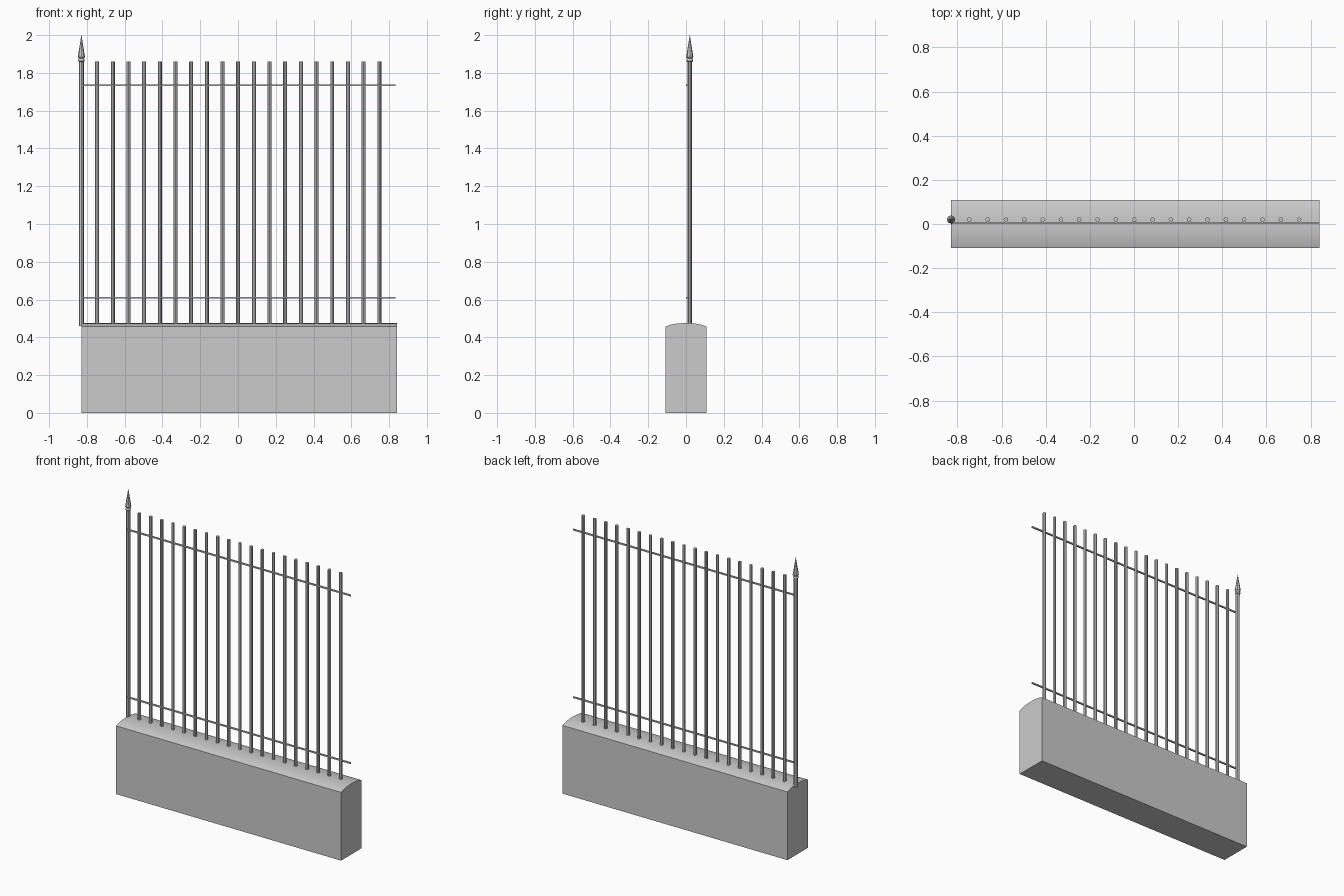
import bpy, bmesh
from math import pi, cos, sin, radians

if "Cube" in bpy.data.objects:
    bpy.data.objects.remove(bpy.data.objects["Cube"])

BAR_Y = 0.02


def finish(name, verts, faces):
    mesh = bpy.data.meshes.new(name)
    mesh.from_pydata(verts, [], faces)
    bm = bmesh.new()
    bm.from_mesh(mesh)
    bmesh.ops.recalc_face_normals(bm, faces=bm.faces)
    bm.to_mesh(mesh)
    bm.free()
    ob = bpy.data.objects.new(name, mesh)
    bpy.context.collection.objects.link(ob)
    bpy.ops.object.select_all(action='DESELECT')
    ob.select_set(True)
    bpy.context.view_layer.objects.active = ob
    bpy.ops.object.shade_smooth_by_angle(angle=radians(40))
    return ob


def extrude_x(name, profile, x0, x1):
    n = len(profile)
    verts = [(x, y, z) for x in (x0, x1) for y, z in profile]
    faces = [(i, (i + 1) % n, n + (i + 1) % n, n + i) for i in range(n)]
    faces += [tuple(range(n)), tuple(range(n, 2 * n))]
    return finish(name, verts, faces)


def lathe(name, x, y, profile, sides=8):
    verts = [(x + r * cos(2 * pi * k / sides), y + r * sin(2 * pi * k / sides), z)
             for r, z in profile for k in range(sides)]
    faces = [(j * sides + k, j * sides + (k + 1) % sides,
              (j + 1) * sides + (k + 1) % sides, (j + 1) * sides + k)
             for j in range(len(profile) - 1) for k in range(sides)]
    last = len(verts) - sides
    faces += [tuple(range(sides)), tuple(range(last, last + sides))]
    return finish(name, verts, faces)


# Low wall with a gently crowned top
half = [(0.108, 0.0), (0.108, 0.458), (0.085, 0.466), (0.055, 0.472), (0.02, 0.475)]
extrude_x("base_wall", half + [(-y, z) for y, z in reversed(half)], -0.829, 0.841)

# Corner post and its spear finial
lathe("corner_post", -0.829, BAR_Y, [(0.0125, 0.46), (0.0125, 1.86)])
lathe("spear_finial", -0.829, BAR_Y,
      [(0.012, 1.857), (0.017, 1.862), (0.017, 1.87), (0.013, 1.875),
       (0.019, 1.884), (0.0005, 2.0)])

# Plain vertical bars
for i in range(1, 20):
    lathe(f"bar_{i:02d}", -0.829 + 0.083 * i, BAR_Y, [(0.0105, 0.46), (0.0105, 1.86)])

# Two thin horizontal rails in front of the bars
for name, z in (("lower_rail", 0.61), ("upper_rail", 1.735)):
    h, y = 0.0045, 0.004
    extrude_x(name, [(y - h, z - h), (y + h, z - h), (y + h, z + h), (y - h, z + h)],
              -0.829, 0.835)
